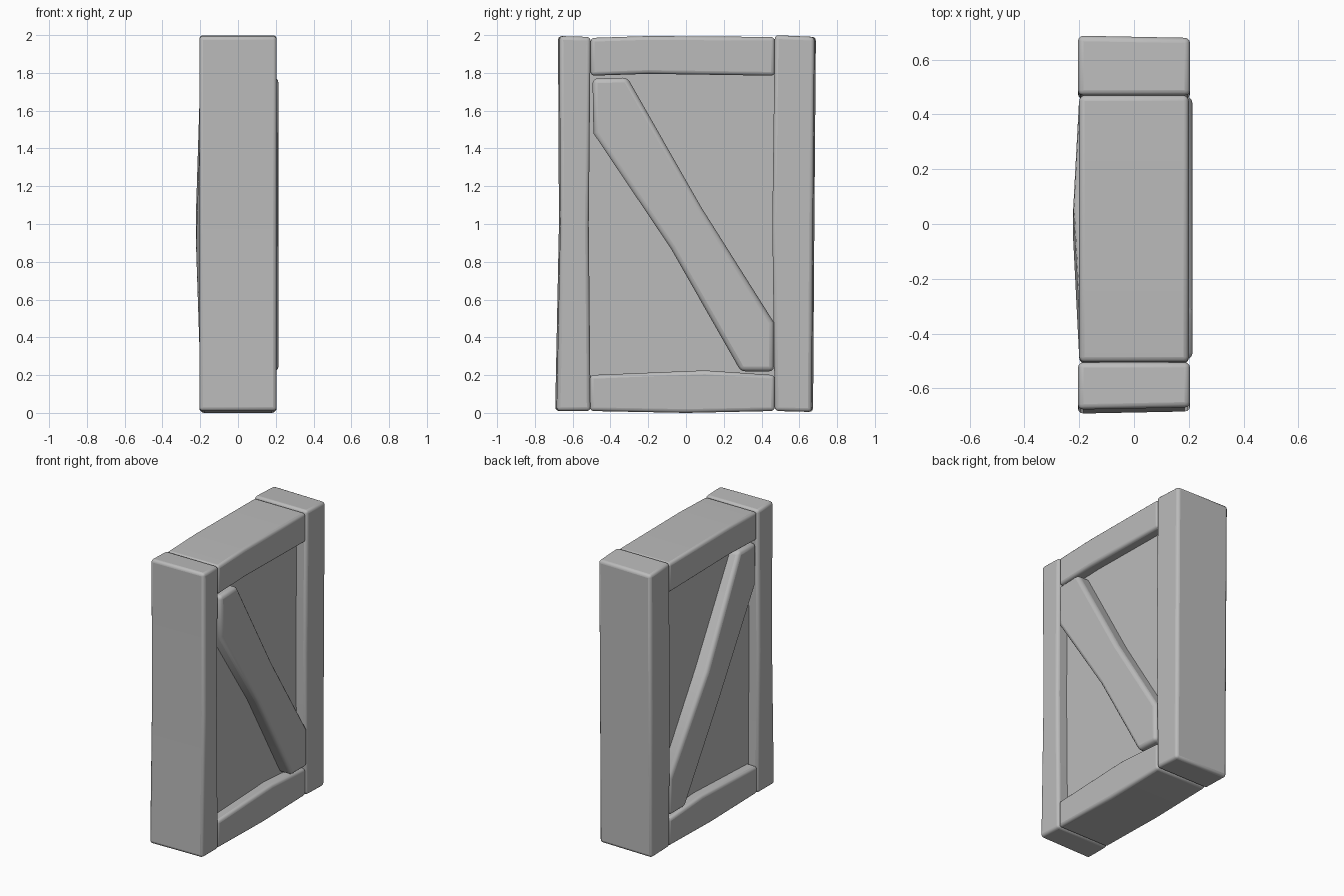
import bpy
import bmesh

cube = bpy.data.objects.get("Cube")
if cube:
    bpy.data.objects.remove(cube, do_unlink=True)

grey = bpy.data.materials.new("plain_grey")
grey.use_nodes = True
COLOUR = (0.5, 0.5, 0.5, 1)
grey.diffuse_color = COLOUR
grey.node_tree.nodes["Principled BSDF"].inputs["Base Color"].default_value = COLOUR


def slab(name, outline, x_left, x_right, bevel=0.02, flare=0.0, bulge=None):
    """Extrude a (y, z) outline along x; flare shifts the outer y edge on the -x side."""
    bm = bmesh.new()
    low = [bm.verts.new((x_left - (bulge(y, z) if bulge else 0),
                         y + (flare if abs(y) > 0.6 else 0), z)) for y, z in outline]
    high = [bm.verts.new((x_right, y, z)) for y, z in outline]
    n = len(outline)
    bm.faces.new(low)
    bm.faces.new(high)
    for i in range(n):
        j = (i + 1) % n
        bm.faces.new((low[i], low[j], high[j], high[i]))
    bmesh.ops.recalc_face_normals(bm, faces=bm.faces)
    mesh = bpy.data.meshes.new(name)
    bm.to_mesh(mesh)
    bm.free()
    mesh.materials.append(grey)
    obj = bpy.data.objects.new(name, mesh)
    bpy.context.collection.objects.link(obj)
    if bevel:
        mod = obj.modifiers.new("soft_edges", "BEVEL")
        mod.width = bevel
        mod.segments = 3
        mod.angle_limit = 0.6
    bpy.ops.object.select_all(action="DESELECT")
    obj.select_set(True)
    bpy.context.view_layer.objects.active = obj
    bpy.ops.object.shade_smooth_by_angle(angle=0.7)
    return obj


# Upright posts, slightly waisted
slab("front_post", [(-0.685, 0.01), (-0.505, 0.01), (-0.515, 1.0), (-0.505, 1.99),
                    (-0.67, 1.995), (-0.665, 1.0)], -0.205, 0.205, flare=-0.008)
slab("back_post", [(0.47, 0.01), (0.665, 0.005), (0.672, 1.0), (0.68, 1.99),
                   (0.47, 2.0), (0.457, 1.0)], -0.205, 0.205, flare=0.008)

# Cross beams
slab("top_beam", [(-0.505, 1.785), (-0.2, 1.795), (0.47, 1.785), (0.47, 1.99),
                  (-0.2, 1.995), (-0.505, 1.985)], -0.2, 0.2)
slab("bottom_beam", [(-0.51, 0.01), (0.0, 0.0), (0.47, 0.01), (0.47, 0.2),
                     (0.1, 0.225), (-0.51, 0.2)], -0.2, 0.2)

# Recessed centre panel
slab("panel", [(-0.56, 0.1), (0.52, 0.1), (0.52, 1.88), (-0.56, 1.88)],
     -0.128, 0.128, bevel=0)

# Diagonal braces, one per side
brace = [(-0.495, 1.77), (-0.31, 1.775), (0.08, 1.09), (0.465, 0.48),
         (0.465, 0.22), (0.29, 0.22), (-0.08, 0.87), (-0.49, 1.48)]
slab("right_side_brace", brace, 0.08, 0.214, bevel=0.025)
slab("left_side_brace", brace, -0.2, -0.08, bevel=0.025,
     bulge=lambda y, z: 0.022 if abs(y) < 0.2 else 0)
